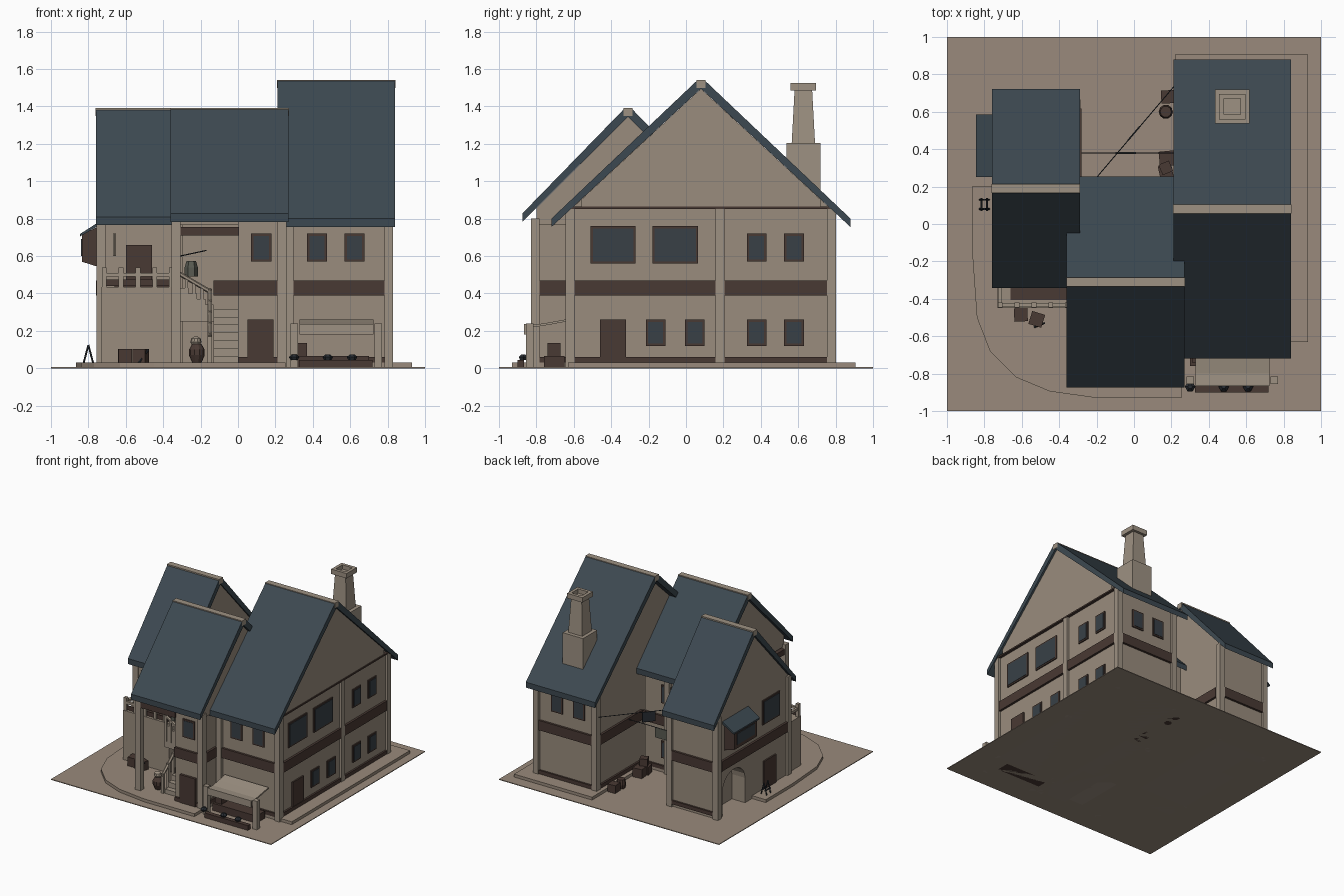
import bpy, bmesh, math
from mathutils import Vector

if "Cube" in bpy.data.objects:
    bpy.data.objects.remove(bpy.data.objects["Cube"])

def mat(name, r, g, b):
    m = bpy.data.materials.new(name)
    m.diffuse_color = (r, g, b, 1)
    m.use_nodes = True
    m.node_tree.nodes["Principled BSDF"].inputs["Base Color"].default_value = m.diffuse_color
    return m

PLASTER = mat("plaster", .32, .262, .205)
DIRT = mat("dirt", .32, .255, .2)
STONE = mat("pale_stone", .34, .285, .225)
SLATE = mat("slate", .046, .066, .082)
WOOD = mat("dark_wood", .066, .041, .033)
GLASS = mat("glass", .04, .051, .062)
IRON = mat("dark_iron", .022, .027, .034)
CLOTH = mat("green_cloth", .1, .105, .085)

def mesh(name, bm, m):
    bmesh.ops.recalc_face_normals(bm, faces=bm.faces)
    me = bpy.data.meshes.new(name)
    bm.to_mesh(me); bm.free()
    me.materials.append(m)
    ob = bpy.data.objects.new(name, me)
    bpy.context.collection.objects.link(ob)
    return ob

def box(name, x, y, z, m, taper=1.0):
    """Box from (min, max) pairs; taper scales the top."""
    bm = bmesh.new()
    bmesh.ops.create_cube(bm, size=1)
    for v in bm.verts:
        t = taper if v.co.z > 0 else 1
        v.co = Vector([sum(r) / 2 + c * (r[1] - r[0]) * k
                       for r, c, k in zip((x, y, z), v.co, (t, t, 1))])
    return mesh(name, bm, m)

def prism(name, pts, a, b, axis, m):
    """Extrude a 2D profile from a to b along an axis (profile keeps xyz order)."""
    bm = bmesh.new()
    vs = []
    for p in pts:
        c = list(p); c.insert(axis, a)
        vs.append(bm.verts.new(c))
    f = bm.faces.new(vs)
    r = bmesh.ops.extrude_face_region(bm, geom=[f])
    d = Vector((0, 0, 0)); d[axis] = b - a
    bmesh.ops.translate(bm, vec=d, verts=[v for v in r["geom"] if isinstance(v, bmesh.types.BMVert)])
    return mesh(name, bm, m)

def lathe(name, prof, x, y, m, n=10):
    bm = bmesh.new()
    rings = [[bm.verts.new((x + r * math.cos(i * math.tau / n), y + r * math.sin(i * math.tau / n), z))
              for i in range(n)] for r, z in prof]
    for a, b in zip(rings, rings[1:]):
        for i in range(n):
            bm.faces.new((a[i], a[(i + 1) % n], b[(i + 1) % n], b[i]))
    bm.faces.new(rings[0]); bm.faces.new(rings[-1])
    return mesh(name, bm, m)

def rod(name, p, q, r, m):
    p, q = Vector(p), Vector(q)
    bm = bmesh.new()
    bmesh.ops.create_cone(bm, cap_ends=True, segments=6, radius1=r, radius2=r, depth=(q - p).length)
    ob = mesh(name, bm, m)
    ob.rotation_mode = 'QUATERNION'
    ob.rotation_quaternion = (q - p).to_track_quat('Z', 'Y')
    ob.location = (p + q) / 2
    return ob

def plate(name, axis, at, out, u, z, m, t=.009):
    """Flat plate on a wall whose normal runs along axis (0 = x, 1 = y)."""
    r = sorted((at, at + out * t))
    return box(name, r, u, z, m) if axis == 0 else box(name, u, r, z, m)

def window(axis, at, out, u, z):
    plate("window_frame", axis, at, out, u, z, WOOD)
    i = .012
    plate("window_glass", axis, at + out * .006, out, (u[0] + i, u[1] - i), (z[0] + i, z[1] - i), GLASS, .006)

def band(axis, at, out, u, base=True):
    plate("timber_band", axis, at, out, u, (.39, .47), WOOD, .018)
    if base:
        plate("base_board", axis, at, out, u, (.03, .06), WOOD, .015)

def post(x, y, h=.86, w=.048):
    box("corner_post", (x, x + w), (y, y + w), (0, h), STONE)

def roof(name, x, yr, w, top, eave):
    s = (top - eave) / w
    t, c = .045, .02
    prism(name, [(yr - w, eave - t), (yr, top - t), (yr + w, eave - t), (yr + w, eave),
                 (yr + c, top - c * s + .018), (yr - c, top - c * s + .018), (yr - w, eave)], x[0], x[1], 0, SLATE)
    box(name + "_ridge_cap", (x[0] - .002, x[1] + .002), (yr - .025, yr + .025), (top - .042, top + .001), STONE)

def gable(name, x, yr, y, top, s, z0):
    """Wall body with a pointed top, just below the roof slab."""
    a = top - .046
    prism(name, [(y[0], z0), (y[1], z0), (y[1], a - (y[1] - yr) * s), (yr, a), (y[0], a - (yr - y[0]) * s)],
          x[0], x[1], 0, PLASTER)

# Ground and raised pavement
box("ground_plate", (-1, 1), (-1, 1), (0, .006), DIRT)
prism("pavement", [(-.865, .2), (-.865, -.15), (-.84, -.5), (-.77, -.68), (-.63, -.82), (-.45, -.895), (-.2, -.93),
                   (.255, -.93), (.255, -.63), (.93, -.63), (.93, .905), (.22, .905), (.22, .2)], 0, .03, 2, DIRT)

# Right wing
gable("right_wing_walls", (.27, .81), .08, (-.62, .78), 1.54, .925, 0)
gable("right_wing_gable", (.79, .825), .08, (-.56, .72), 1.54, .925, .86)
roof("right_wing_roof", (.21, .84), .08, .8, 1.54, .8)
box("gable_beam", (.8, .832), (-.62, .79), (.853, .865), WOOD)
for y in (-.645, .755):
    post(.25, y); post(.782, y)
post(.782, .158)
for u in ((-.597, .158), (.206, .755)):
    band(0, .81, 1, u)
band(1, -.62, -1, (.298, .782)); band(1, .78, 1, (.298, .782)); band(0, .27, -1, (.2, .755))
for u in ((-.51, -.27), (-.18, .065)):
    window(0, .81, 1, u, (.56, .76))
for u in ((.325, .43), (.525, .63)):
    window(0, .81, 1, u, (.57, .72))
for u in ((-.215, -.11), (-.005, .1), (.325, .43), (.525, .63)):
    window(0, .81, 1, u, (.12, .26))
plate("side_door", 0, .81, 1, (-.46, -.32), (.03, .26), WOOD, .012)
for u in ((.37, .475), (.57, .675)):
    window(1, -.62, -1, u, (.57, .72)); window(1, .78, 1, u, (.57, .72))

# Chimney, open at the top
box("chimney_base", (.432, .617), (.537, .72), (.8, 1.205), STONE)
box("chimney_stack", (.46, .588), (.565, .69), (1.2, 1.49), STONE, .75)
for sx, sy in (((.455, .48), (.56, .695)), ((.57, .595), (.56, .695)), ((.48, .57), (.56, .585)), ((.48, .57), (.67, .695))):
    box("chimney_cap", sx, sy, (1.485, 1.525), STONE)

# Middle wing: attic over an open stair porch
gable("middle_attic", (-.33, .25), -.31, (-.8, .19), 1.39, 1.0, .765)
roof("middle_roof", (-.36, .27), -.31, .565, 1.39, .828)
box("middle_front_room", (0, .24), (-.81, .19), (0, .8), PLASTER)
box("middle_back_room", (-.3, .24), (-.36, .19), (0, .8), PLASTER)
post(-.355, -.83, .79); post(.212, -.83, .8); post(.0, .17, .8)
box("porch_beam", (-.307, .005), (-.825, -.79), (.71, .755), WOOD)
box("porch_side_beam", (-.35, -.31), (-.79, -.3), (.71, .755), WOOD)
band(1, -.81, -1, (.0, .212)); band(0, .24, 1, (-.782, -.64)); band(1, -.36, -1, (-.13, 0), False)
band(1, .19, 1, (-.3, .25))
window(1, -.81, -1, (.07, .178), (.57, .72))
plate("front_door", 1, -.81, -1, (.05, .19), (.03, .26), WOOD, .02)
window(1, .19, 1, (-.02, .09), (.12, .26)); window(1, .19, 1, (-.02, .09), (.57, .72))

# Left wing with an arched recess
gable("left_wing_walls", (-.74, -.3), .19, (-.28, .65), 1.39, 1.094, 0)
arch = [(.29, -.1), (.58, -.1)] + [(.435 + .145 * math.cos(i * math.pi / 10), .21 + .13 * math.sin(i * math.pi / 10)) for i in range(11)]
cutter = prism("arch_cutter", arch, -.9, -.62, 0, PLASTER)
cutter.hide_render = True; cutter.hide_viewport = True; cutter.display_type = 'WIRE'
cut = bpy.data.objects["left_wing_walls"].modifiers.new("arch", 'BOOLEAN')
cut.object = cutter; cut.operation = 'DIFFERENCE'; cut.solver = 'EXACT'
roof("left_wing_roof", (-.76, -.29), .19, .533, 1.39, .81)
for x in (-.756, -.335):
    post(x, .617, .84)
post(-.756, -.29, .84)
band(1, .65, 1, (-.708, -.335)); band(0, -.3, 1, (.2, .617)); band(0, -.74, -1, (-.242, .617), False)
window(0, -.74, -1, (-.15, .07), (.56, .76))
plate("left_door", 0, -.74, -1, (-.1, .06), (.03, .26), WOOD, .012)
plate("balcony_door", 1, -.28, -1, (-.6, -.46), (.43, .66), WOOD, .015)
rod("wall_lantern", (-.66, -.3, .6), (-.66, -.3, .72), .009, STONE)
# Bay window hanging on the left wall
prism("bay_box", [(-.74, .54), (-.835, .57), (-.835, .715), (-.74, .76)], .27, .56, 1, WOOD)
plate("bay_glass", 0, -.835, -1, (.3, .53), (.6, .69), GLASS, .004)
prism("bay_roof", [(-.74, .765), (-.845, .705), (-.845, .718), (-.74, .785)], .25, .585, 1, SLATE)

# Balcony terrace and railing
box("terrace_block", (-.73, -.31), (-.45, -.28), (0, .435), PLASTER)
box("terrace_deck", (-.66, -.36), (-.405, -.3), (.435, .44), WOOD)
box("balcony_rail", (-.725, -.33), (-.443, -.423), (.49, .51), STONE)
box("balcony_rail_back", (-.725, -.33), (-.436, -.43), (.44, .475), WOOD)
box("balcony_side_rail", (-.725, -.705), (-.443, -.29), (.49, .51), STONE)
for i in range(5):
    x = -.715 + i * .09
    box("balcony_post", (x - .013, x + .013), (-.446, -.42), (.435, .54), STONE)

# Stair: flight to the back, then a flight to the left
for i in range(7):
    box("stair_step", (-.13, 0), (-.76 + i * .042, -.36), (.0, .065 + i * .042), STONE)
for i in range(4):
    box("upper_step", (-.33, -.13 - i * .045), (-.48, -.36), (.25, .34 + i * .03), STONE)
rod("stair_rail", (-.15, -.77, .17), (-.15, -.48, .42), .012, STONE)
rod("upper_rail", (-.15, -.48, .41), (-.32, -.48, .51), .012, STONE)
for i in range(5):
    y, x = -.76 + i * .068, -.15 - i * .042
    box("stair_baluster", (-.162, -.138), (y - .01, y + .01), (.03, .19 + i * .058), STONE)
    box("upper_baluster", (x - .008, x + .008), (-.488, -.472), (.3, .42 + i * .024), STONE)
lathe("porch_jar", [(.025, .03), (.042, .07), (.042, .1), (.025, .13)], -.22, -.72, WOOD)
lathe("porch_sack", [(.02, .125), (.03, .14), (.025, .16), (.008, .17)], -.225, -.72, STONE)
rod("porch_line", (-.31, -.5, .6), (-.17, -.45, .63), .003, IRON)
lathe("hanging_cloth", [(.035, .49), (.035, .54), (.025, .575)], -.25, -.46, CLOTH, 6)

# Market stall by the right wing
prism("stall_canopy", [(-.865, .225), (-.8, .222), (-.72, .235), (-.64, .25), (-.64, .262), (-.72, .247), (-.8, .234), (-.865, .237)],
      .33, .725, 0, STONE)
box("canopy_valance", (.33, .725), (-.865, -.855), (.18, .237), STONE)
for x in (.28, .73):
    box("stall_post", (x, x + .04), (-.855, -.815), (0, .24), STONE)
box("stall_trough", (.325, .72), (-.9, -.865), (.006, .045), WOOD)
box("stall_counter", (.3, .7), (-.76, -.65), (0, .065), WOOD)
box("stall_crate", (.31, .37), (-.74, -.67), (.065, .135), WOOD)
for x in (.3, .48, .61):
    lathe("stall_goods", [(.02, .045), (.028, .06), (.012, .075)], x, -.87, IRON, 6)

# Loose props: crates, barrel, trestle sign
def crate(x, y, s, z0, turn):
    ob = box("crate", (-s, s), (-s, s), (0, s * 2), WOOD)
    ob.location = (x, y, z0); ob.rotation_euler.z = turn

for c in ((-.605, -.485, .036, .03, .05), (-.52, -.51, .036, .03, -.3), (.17, .28, .036, 0, .2), (.175, .35, .04, 0, .1),
          (.17, .3, .03, .078, .4), (.18, .68, .035, 0, .05)):
    crate(*c)
lathe("barrel", [(.03, 0), (.038, .04), (.03, .08)], .17, .6, WOOD)
rod("tool_handle", (-.53, -.55, .03), (-.48, -.53, .1), .006, IRON)
for s in (-1, 1):
    for y in (.08, .13):
        rod("trestle_leg", (-.8 + s * .025, y, .03), (-.8, y, .125), .005, IRON)
    rod("trestle_bar", (-.8 + s * .015, .07, .065), (-.8 + s * .015, .14, .065), .006, IRON)

# Washing lines across the back court
rod("washing_line", (-.3, .38, .46), (.26, .38, .46), .003, IRON)
rod("washing_line_diagonal", (-.25, .19, .63), (.26, .79, .63), .003, IRON)
box("washing", (-.1, .01), (.375, .385), (.38, .46), CLOTH)
crossing = box("washing_small", (-.05, .05), (-.004, .004), (-.08, 0), IRON)
crossing.location = (.0, .485, .63); crossing.rotation_euler.z = .866
